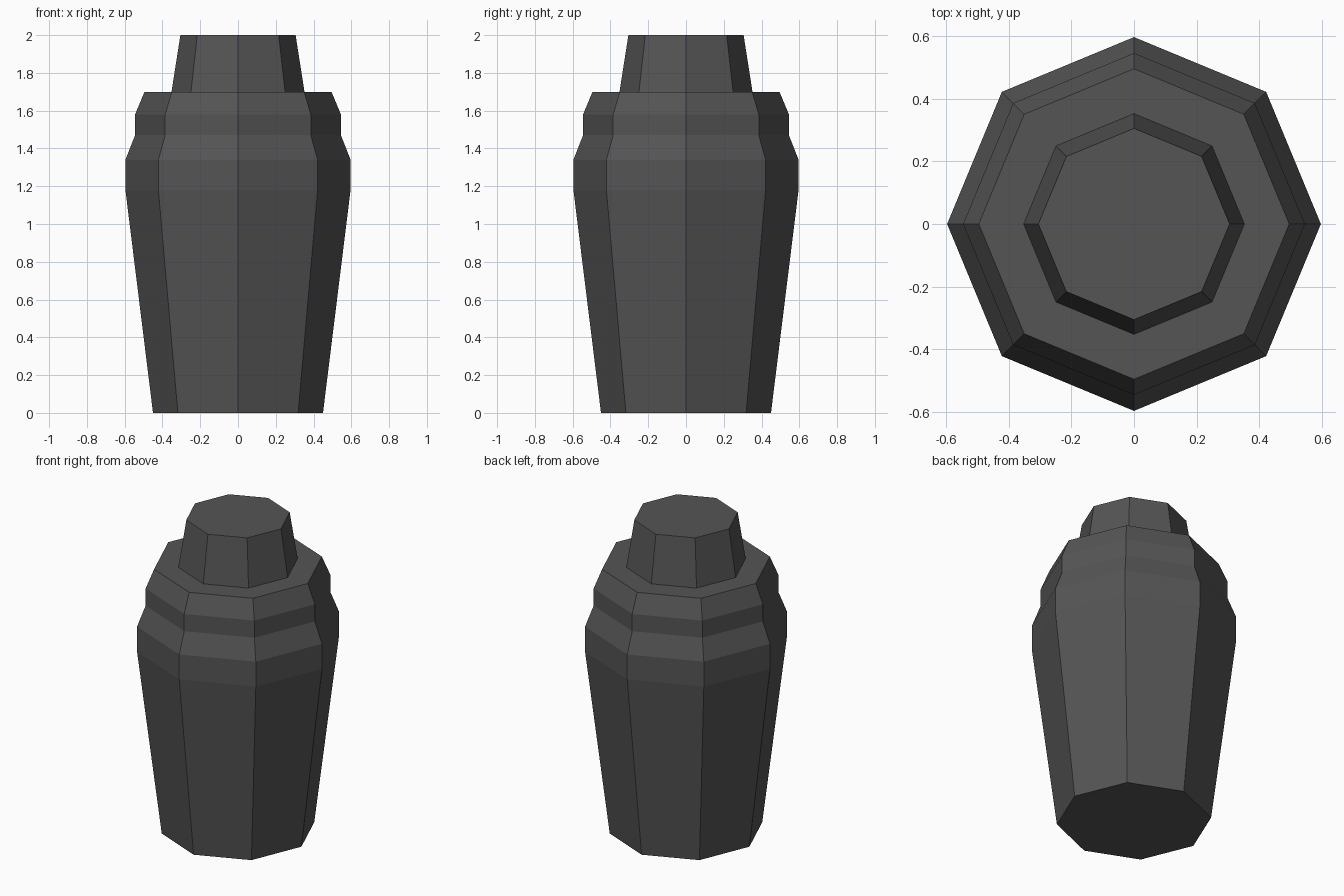
import bpy
import bmesh
from math import cos, sin, tau

SIDES = 8

cube = bpy.data.objects.get("Cube")
if cube:
    bpy.data.objects.remove(cube, do_unlink=True)

# One dark grey material for the whole model
grey = bpy.data.materials.new("dark grey")
grey.use_nodes = True
colour = (0.09, 0.09, 0.09, 1)
grey.diffuse_color = colour
grey.node_tree.nodes["Principled BSDF"].inputs["Base Color"].default_value = colour


def lathe(name, profile, cap_bottom=False, cap_top=False):
    """Sweep a (radius, height) profile around z as a flat-sided shell."""
    bm = bmesh.new()
    rings = [[bm.verts.new((r * cos(tau * i / SIDES), r * sin(tau * i / SIDES), z))
              for i in range(SIDES)] for r, z in profile]
    for low, high in zip(rings, rings[1:]):
        for i in range(SIDES):
            j = (i + 1) % SIDES
            bm.faces.new((low[i], low[j], high[j], high[i]))
    if cap_bottom:
        bm.faces.new(rings[0][::-1])
    if cap_top:
        bm.faces.new(rings[-1])
    mesh = bpy.data.meshes.new(name)
    bm.to_mesh(mesh)
    bm.free()
    mesh.materials.append(grey)
    obj = bpy.data.objects.new(name, mesh)
    bpy.context.collection.objects.link(obj)
    return obj


# Tapered body with stepped shoulder and flat ledge around the neck
lathe("body", [(0.45, 0), (0.596, 1.18), (0.596, 1.34), (0.545, 1.47),
               (0.545, 1.58), (0.495, 1.7), (0.352, 1.7)], cap_bottom=True)

# Narrow tapered top piece
lathe("top_piece", [(0.352, 1.7), (0.305, 2)], cap_top=True)
